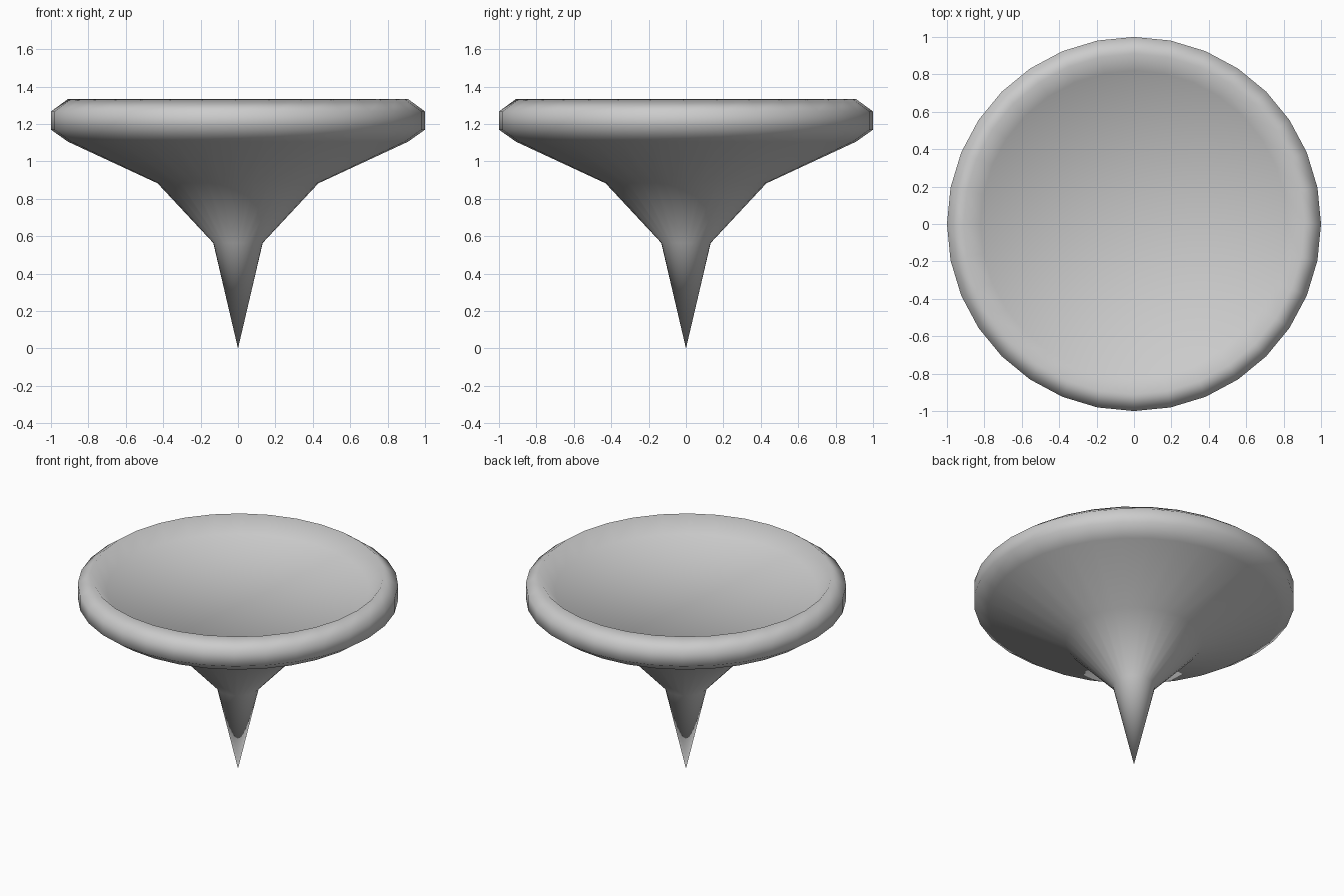
import bpy, bmesh
from math import cos, sin, tau

if "Cube" in bpy.data.objects:
    bpy.data.objects.remove(bpy.data.objects["Cube"])

SIDES = 32


def lathe(name, profile):
    """Revolve (radius, height) points around z; radius 0 makes a pole."""
    bm = bmesh.new()
    rings = []
    for r, z in profile:
        n = SIDES if r > 0 else 1
        rings.append([bm.verts.new((r * cos(tau * i / SIDES), r * sin(tau * i / SIDES), z))
                      for i in range(n)])
    for a, b in zip(rings, rings[1:]):
        for i in range(SIDES):
            j = (i + 1) % SIDES
            quad = [a[i % len(a)], a[j % len(a)], b[j % len(b)], b[i % len(b)]]
            bm.faces.new(list(dict.fromkeys(quad)))
    bmesh.ops.recalc_face_normals(bm, faces=bm.faces)
    for f in bm.faces:
        f.smooth = True
    mesh = bpy.data.meshes.new(name)
    bm.to_mesh(mesh)
    bm.free()
    obj = bpy.data.objects.new(name, mesh)
    bpy.context.collection.objects.link(obj)
    return obj


# Pointed stem, flared underside, rounded rim and flat recessed top
lathe("recessed_spike", [
    (0, 0), (0.132, 0.564), (0.43, 0.883),
    (0.91, 1.106), (1.0, 1.17), (1.0, 1.267), (0.91, 1.333),
    (0.82, 1.235), (0, 1.235),
])
